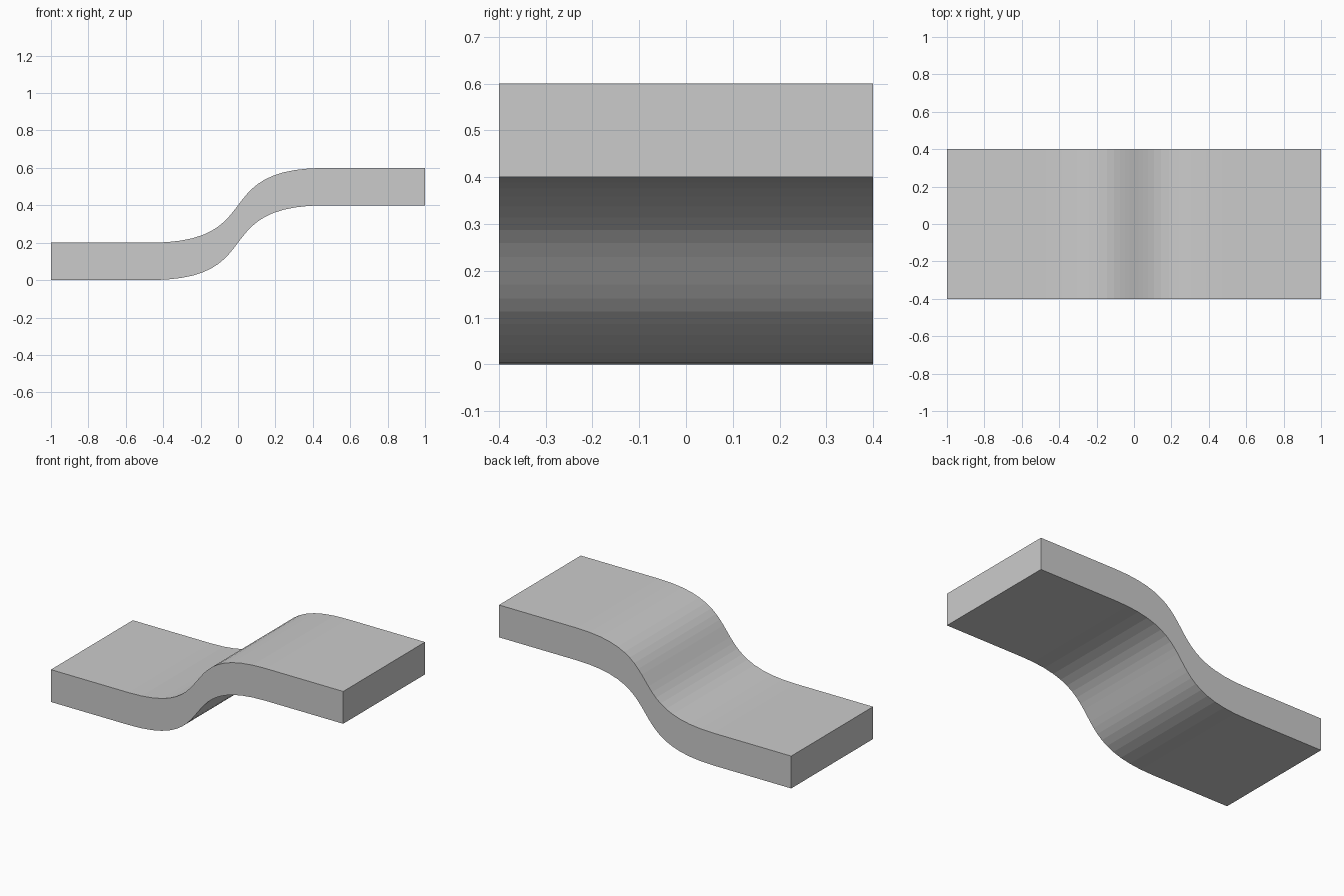
import bpy, bmesh

if "Cube" in bpy.data.objects:
    bpy.data.objects.remove(bpy.data.objects["Cube"])

STEPS = 20          # segments along the S-bend
WIDTH, THICK = 0.8, 0.2


def bezier(p, t):
    u = 1 - t
    return u**3 * p[0] + 3*u*u*t * p[1] + 3*u*t*t * p[2] + t**3 * p[3]


# Lower line of the slab: flat, S-bend, flat
xs, zs = (-0.47, 0.17, -0.17, 0.47), (0, 0, 0.4, 0.4)
lower = [(-1, 0)]
lower += [(bezier(xs, i / STEPS), bezier(zs, i / STEPS)) for i in range(STEPS + 1)]
lower += [(1, 0.4)]
outline = lower + [(x, z + THICK) for x, z in reversed(lower)]

# Side profile extruded across the width
bm = bmesh.new()
face = bm.faces.new([bm.verts.new((x, -WIDTH / 2, z)) for x, z in outline])
side = bmesh.ops.extrude_face_region(bm, geom=[face])
moved = [v for v in side["geom"] if isinstance(v, bmesh.types.BMVert)]
bmesh.ops.translate(bm, verts=moved, vec=(0, WIDTH, 0))
bmesh.ops.recalc_face_normals(bm, faces=bm.faces)

mesh = bpy.data.meshes.new("curved_step_slab")
bm.to_mesh(mesh)
bm.free()
slab = bpy.data.objects.new("curved_step_slab", mesh)
bpy.context.collection.objects.link(slab)
